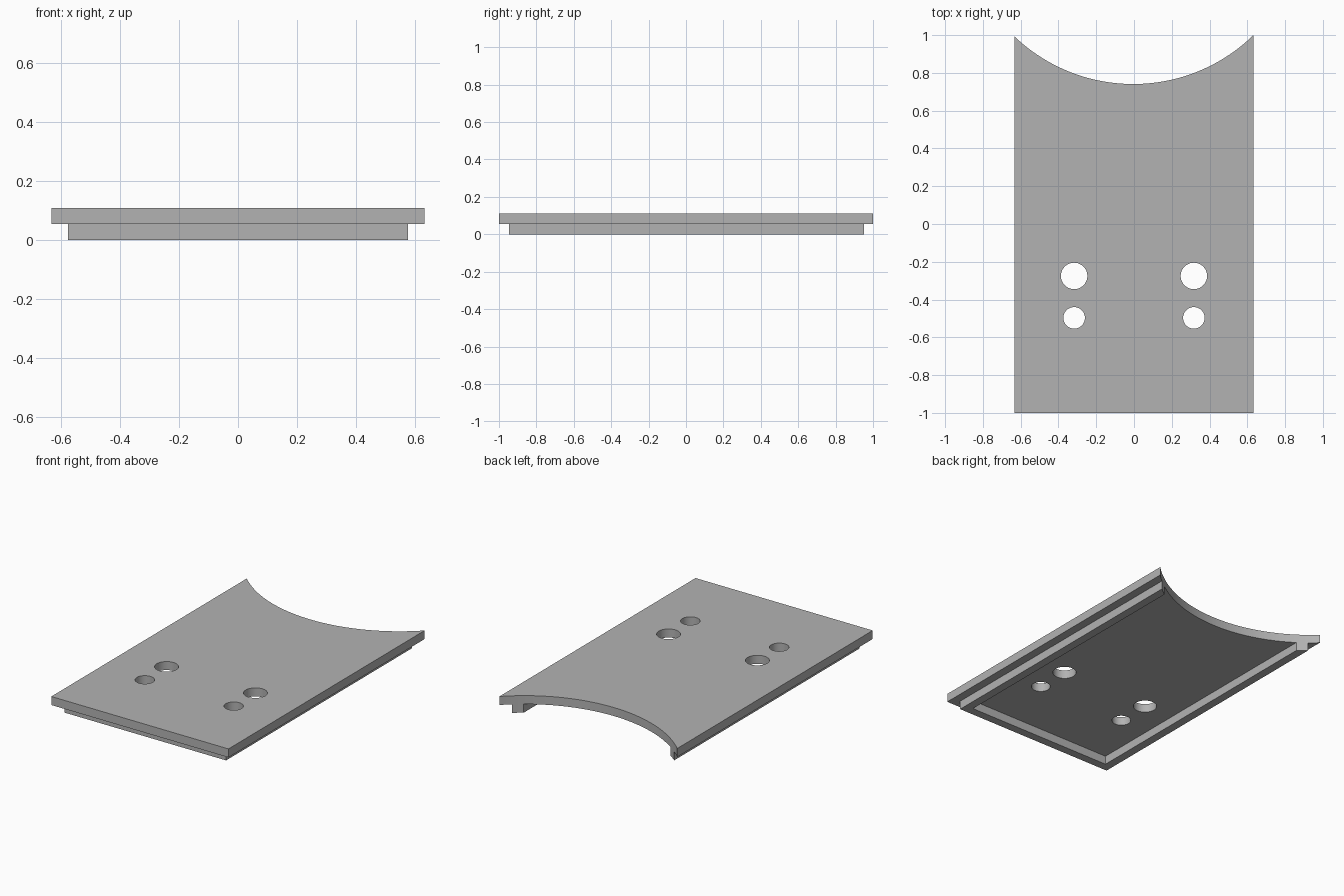
import bpy
import bmesh
import math
from mathutils import Matrix

default = bpy.data.objects.get("Cube")
if default:
    bpy.data.objects.remove(default, do_unlink=True)

HALF_W = 0.632   # cover half width
STEP = 0.055     # thickness, overhang and lip width
TOP = 2 * STEP

grey = bpy.data.materials.new("mid grey")
grey.use_nodes = True
colour = (0.45, 0.45, 0.45, 1)
grey.diffuse_color = colour
grey.node_tree.nodes["Principled BSDF"].inputs["Base Color"].default_value = colour


def add_object(name, bm):
    mesh = bpy.data.meshes.new(name)
    bm.to_mesh(mesh)
    bm.free()
    mesh.materials.append(grey)
    obj = bpy.data.objects.new(name, mesh)
    bpy.context.collection.objects.link(obj)
    return obj


def box(name, x, y0, y1, z0, z1):
    bm = bmesh.new()
    place = Matrix.Translation((0, (y0 + y1) / 2, (z0 + z1) / 2))
    size = Matrix.Diagonal((2 * x, y1 - y0, z1 - z0, 1))
    bmesh.ops.create_cube(bm, size=1, matrix=place @ size)
    return add_object(name, bm)


def cylinder(name, x, y, radius, sides):
    bm = bmesh.new()
    bmesh.ops.create_cone(bm, cap_ends=True, segments=sides, radius1=radius,
                          radius2=radius, depth=1,
                          matrix=Matrix.Translation((x, y, 0)))
    return add_object(name, bm)


def cut(target, cutter):
    cutter.hide_render = True
    mod = target.modifiers.new("cut", "BOOLEAN")
    mod.operation = "DIFFERENCE"
    mod.solver = "EXACT"
    mod.object = cutter
    bpy.context.view_layer.objects.active = target
    bpy.ops.object.modifier_apply(modifier=mod.name)
    bpy.data.objects.remove(cutter, do_unlink=True)


def cut_end(target):
    # Concave round end shared by the plate and the lip
    cut(target, cylinder("end_cutter", -0.004, 1.652, 0.911, 192))


# Flat cover plate with a curved end and two pairs of holes
plate = box("cover_plate", HALF_W, -1, 1, STEP, TOP)
cut_end(plate)
for side in (-1, 1):
    for y, radius in ((-0.275, 0.07), (-0.497, 0.057)):
        cut(plate, cylinder("hole_cutter", side * 0.317, y, radius, 48))

# U-shaped locating lip underneath, open at the curved end
outer = HALF_W - STEP
lip = box("locating_lip", outer, STEP - 1, 1, 0, STEP)
cut(lip, box("lip_cutter", outer - STEP, 2 * STEP - 1, 1.5, -0.5, 0.5))
cut_end(lip)

# Smooth the curved walls, keep the edges sharp
for obj in (plate, lip):
    bpy.ops.object.select_all(action="DESELECT")
    obj.select_set(True)
    bpy.context.view_layer.objects.active = obj
    bpy.ops.object.shade_smooth_by_angle(angle=math.radians(30))
